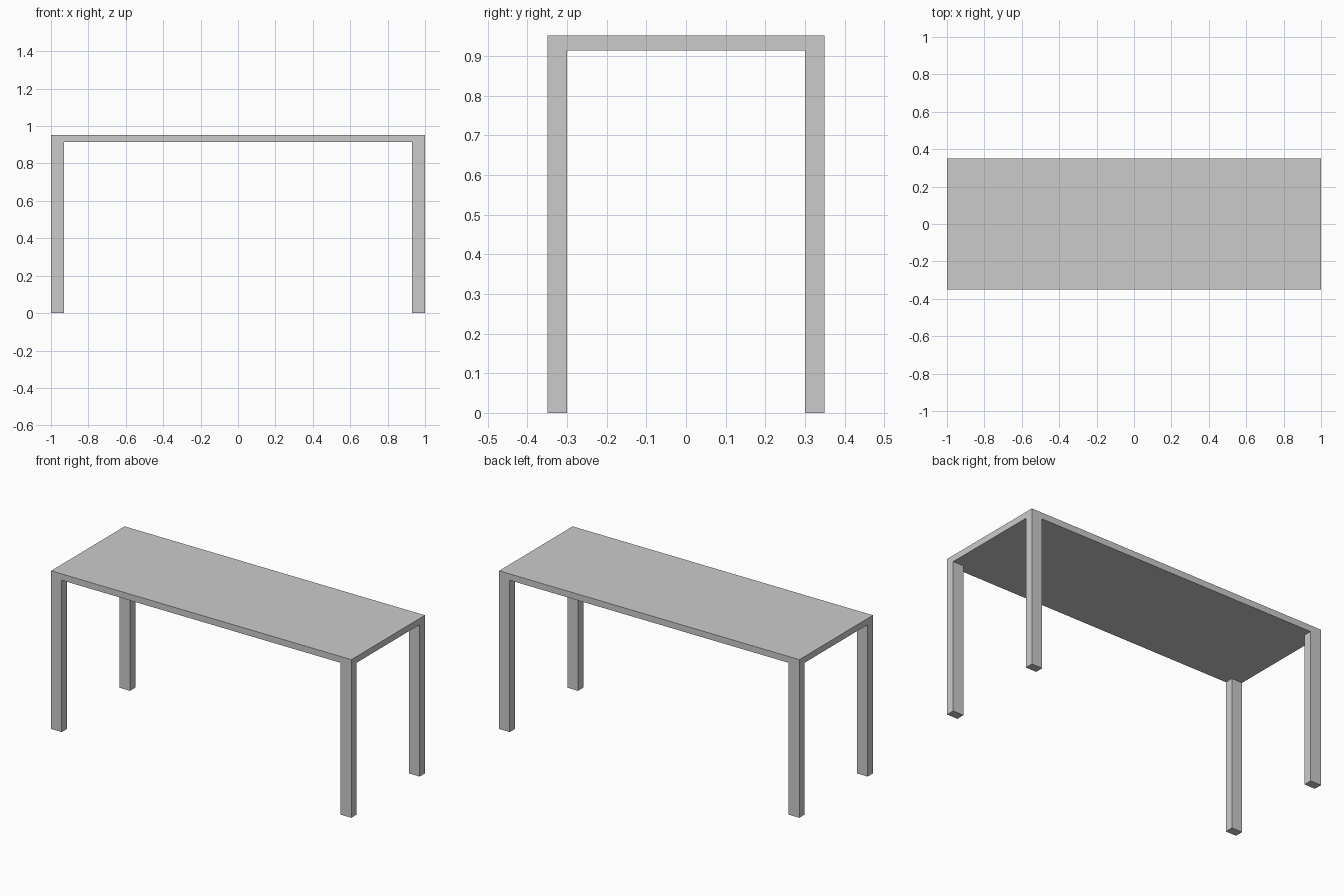
import bpy

if "Cube" in bpy.data.objects:
    bpy.data.objects.remove(bpy.data.objects["Cube"])

LENGTH, DEPTH, HEIGHT = 2.0, 0.70, 0.952
SLAB = 0.038                 # table top thickness
LEG_X, LEG_Y = 0.071, 0.05   # leg cross-section


def box(name, size, centre):
    bpy.ops.mesh.primitive_cube_add(size=1, location=centre)
    ob = bpy.context.object
    ob.name = name
    ob.scale = size
    bpy.ops.object.transform_apply(location=False, rotation=False, scale=True)
    return ob


# Table top
box("table_top", (LENGTH, DEPTH, SLAB), (0, 0, HEIGHT - SLAB / 2))

# Four legs, flush with the corners of the top
leg_h = HEIGHT - SLAB
for sx, side in ((-1, "left"), (1, "right")):
    for sy, end in ((-1, "front"), (1, "back")):
        box(f"{end}_{side}_leg", (LEG_X, LEG_Y, leg_h),
            (sx * (LENGTH - LEG_X) / 2, sy * (DEPTH - LEG_Y) / 2, leg_h / 2))
